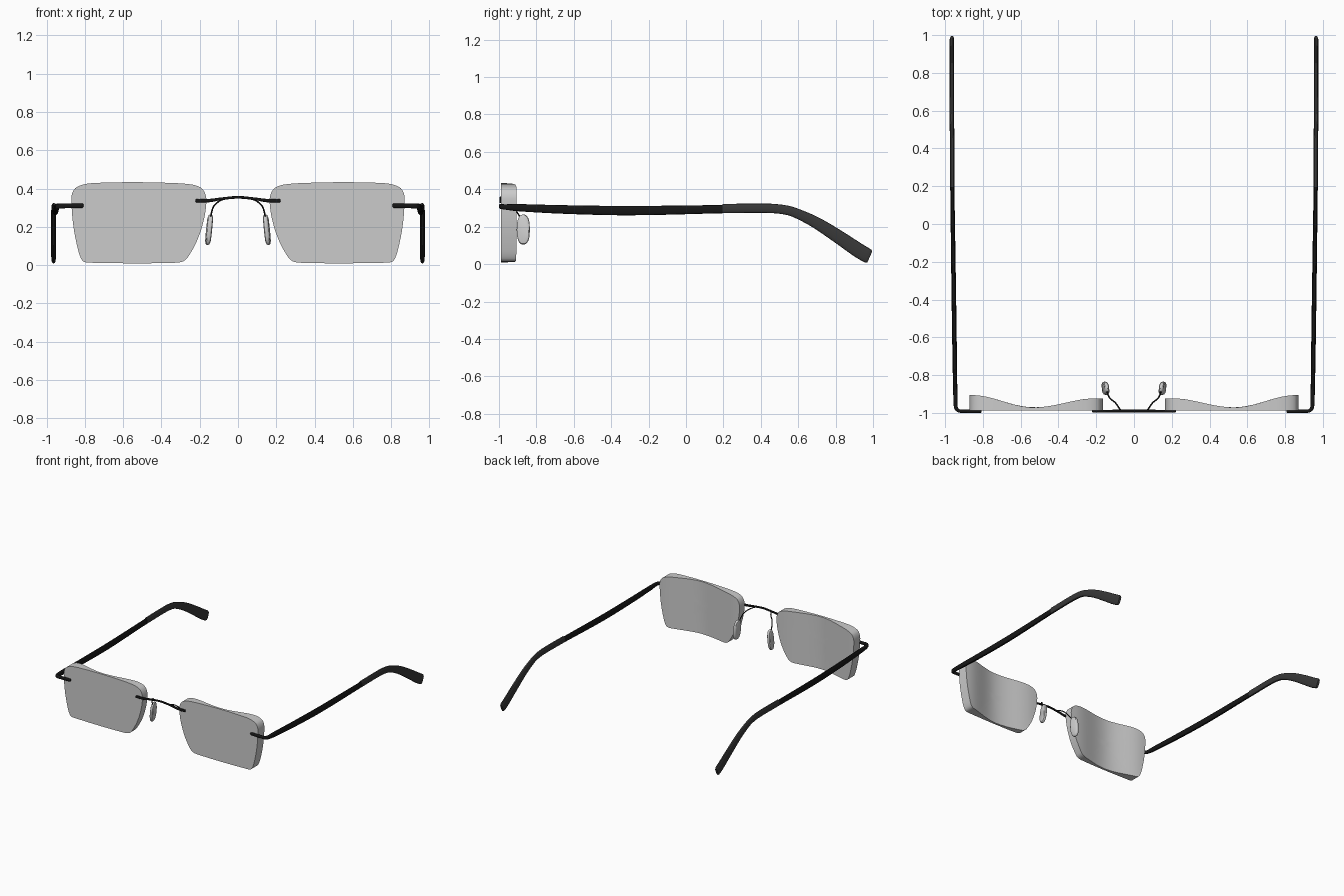
import bpy, bmesh, math
from mathutils import Vector

if "Cube" in bpy.data.objects:
    bpy.data.objects.remove(bpy.data.objects["Cube"])


def material(name, v):
    m = bpy.data.materials.new(name)
    m.diffuse_color = (v, v, v, 1)
    m.use_nodes = True
    m.node_tree.nodes["Principled BSDF"].inputs["Base Color"].default_value = m.diffuse_color
    return m


BLACK = material("black_metal", 0.008)
DARK = material("dark_plastic", 0.04)


def spline(points, steps=6, closed=False):
    """Smooth chord-length curve through points of any dimension."""
    p = [Vector(q) for q in points]
    if closed:
        p = [p[-1]] + p + [p[0], p[1]]
    t = [0.0]
    for a, b in zip(p, p[1:]):
        t.append(t[-1] + (b - a).length)
    last = len(p) - 1
    tan = []
    for i in range(len(p)):
        a, b = max(i - 1, 0), min(i + 1, last)
        tan.append((p[b] - p[a]) / (t[b] - t[a]))
    out = []
    for i in (range(1, last - 1) if closed else range(last)):
        h = t[i + 1] - t[i]
        for k in range(steps):
            s = k / steps
            out.append(p[i] * (2*s**3 - 3*s**2 + 1) + tan[i] * (h * (s**3 - 2*s**2 + s))
                       + p[i + 1] * (3*s**2 - 2*s**3) + tan[i + 1] * (h * (s**3 - s**2)))
    if not closed:
        out.append(p[-1])
    return out


def loft(name, rings, side=1, mat=None):
    """Skin a stack of closed rings and cap both ends; side=-1 mirrors in x."""
    bm = bmesh.new()
    rows = [[bm.verts.new((v[0] * side, v[1], v[2])) for v in r] for r in rings]
    n = len(rows[0])
    for a, b in zip(rows, rows[1:]):
        for i in range(n):
            j = (i + 1) % n
            bm.faces.new((a[i], a[j], b[j], b[i]))
    bm.faces.new(rows[0])
    bm.faces.new(rows[-1])
    bmesh.ops.recalc_face_normals(bm, faces=bm.faces)
    me = bpy.data.meshes.new(name)
    bm.to_mesh(me)
    bm.free()
    ob = bpy.data.objects.new(name, me)
    bpy.context.collection.objects.link(ob)
    if mat:
        me.materials.append(mat)
    bpy.ops.object.select_all(action='DESELECT')
    ob.select_set(True)
    bpy.context.view_layer.objects.active = ob
    bpy.ops.object.shade_smooth_by_angle(angle=math.radians(35))
    return ob


def superellipse(a, b, n=16, power=0.7):
    res = []
    for i in range(n):
        c, s = math.cos(math.tau * i / n), math.sin(math.tau * i / n)
        res.append((math.copysign(abs(c) ** power, c) * a, math.copysign(abs(s) ** power, s) * b))
    return res


def sweep(name, points, side=1, mat=None, steps=6, power=0.7):
    """Sweep a section along (x, y, z, half width, half height) points."""
    path = spline(points, steps)
    pos = [Vector(v[:3]) for v in path]
    rings = []
    for i, v in enumerate(path):
        t = (pos[min(i + 1, len(pos) - 1)] - pos[max(i - 1, 0)]).normalized()
        across = t.cross(Vector((0, 0, 1))).normalized()
        up = across.cross(t)
        rings.append([pos[i] + across * a + up * b
                      for a, b in superellipse(v[3], v[4], power=power)])
    return loft(name, rings, side, mat)


# lens outline in (x, z)
OUTLINE = spline([(0.165, 0.33), (0.172, 0.375), (0.195, 0.405), (0.25, 0.422), (0.38, 0.43),
                  (0.55, 0.433), (0.72, 0.43), (0.80, 0.423), (0.85, 0.402), (0.868, 0.37),
                  (0.871, 0.33), (0.86, 0.2), (0.836, 0.08), (0.818, 0.03), (0.80, 0.015),
                  (0.76, 0.012), (0.53, 0.009), (0.33, 0.012), (0.29, 0.018), (0.265, 0.037),
                  (0.215, 0.125), (0.18, 0.23)], 4, closed=True)
CX, CZ = 0.53, 0.23


def lens_back(x):
    u = max(-1, min(1, (x - CX) / 0.33))
    return -0.971 + (0.065 if u > 0 else 0.048) * (1 - math.cos(math.pi * u)) / 2


def lens(name, side):
    rings = [[(x, -0.988, z) for x, z in OUTLINE]]
    for k in range(12):
        s = 1 - k / 12
        ring = []
        for x, z in OUTLINE:
            px, pz = CX + (x - CX) * s, CZ + (z - CZ) * s
            ring.append((px, lens_back(px), pz))
        rings.append(ring)
    loft(name, rings, side)


def nose_pad(name, side):
    rings = []
    for off, s in ((-0.013, 0.8), (-0.009, 0.95), (-0.003, 1), (0.003, 1), (0.009, 0.95), (0.013, 0.8)):
        rings.append([(0.151 + off - 0.1 * b + 0.1 * a, -0.87 + a, 0.185 + b)
                      for a, b in superellipse(0.035 * s, 0.08 * s, 32, 0.8)])
    loft(name, rings, side)


for label, side in (("right", 1), ("left", -1)):
    lens(label + "_lens", side)
    nose_pad(label + "_nose_pad", side)
    # wire holding the nose pad
    sweep(label + "_pad_wire", [(0.07, -0.988, 0.345, 0.004, 0.004), (0.085, -0.965, 0.341, 0.004, 0.004),
                                (0.10, -0.945, 0.333, 0.004, 0.004), (0.125, -0.925, 0.31, 0.004, 0.004),
                                (0.137, -0.905, 0.28, 0.004, 0.004), (0.144, -0.88, 0.24, 0.004, 0.004)],
          side, BLACK, power=1)
    # end piece that wraps round the corner into the temple arm
    sweep(label + "_temple", [(0.807, -0.991, 0.31, 0.005, 0.006), (0.813, -0.991, 0.31, 0.009, 0.011),
                              (0.90, -0.991, 0.309, 0.009, 0.012), (0.93, -0.988, 0.308, 0.009, 0.013),
                              (0.943, -0.97, 0.306, 0.010, 0.014), (0.946, -0.9, 0.302, 0.011, 0.019),
                              (0.950, -0.65, 0.292, 0.012, 0.023), (0.955, -0.3, 0.286, 0.012, 0.025),
                              (0.962, 0.195, 0.294, 0.011, 0.022)], side, BLACK)
    # ear tip
    sweep(label + "_temple_tip", [(0.962, 0.195, 0.297, 0.012, 0.025), (0.963, 0.45, 0.298, 0.012, 0.025),
                                  (0.964, 0.54, 0.288, 0.012, 0.025), (0.964, 0.595, 0.270, 0.012, 0.026),
                                  (0.964, 0.695, 0.222, 0.012, 0.031), (0.964, 0.815, 0.146, 0.012, 0.036),
                                  (0.964, 0.92, 0.075, 0.012, 0.039), (0.964, 0.972, 0.044, 0.012, 0.038),
                                  (0.964, 0.983, 0.039, 0.009, 0.032)], side, DARK)

# bridge over the nose
half = [(0.222, -0.991, 0.336, 0.004, 0.006), (0.216, -0.991, 0.336, 0.007, 0.010),
        (0.15, -0.991, 0.337, 0.007, 0.009), (0.09, -0.990, 0.346, 0.007, 0.007)]
sweep("bridge", half + [(0, -0.990, 0.354, 0.007, 0.007)] + [(-p[0],) + p[1:] for p in reversed(half)],
      1, BLACK)
